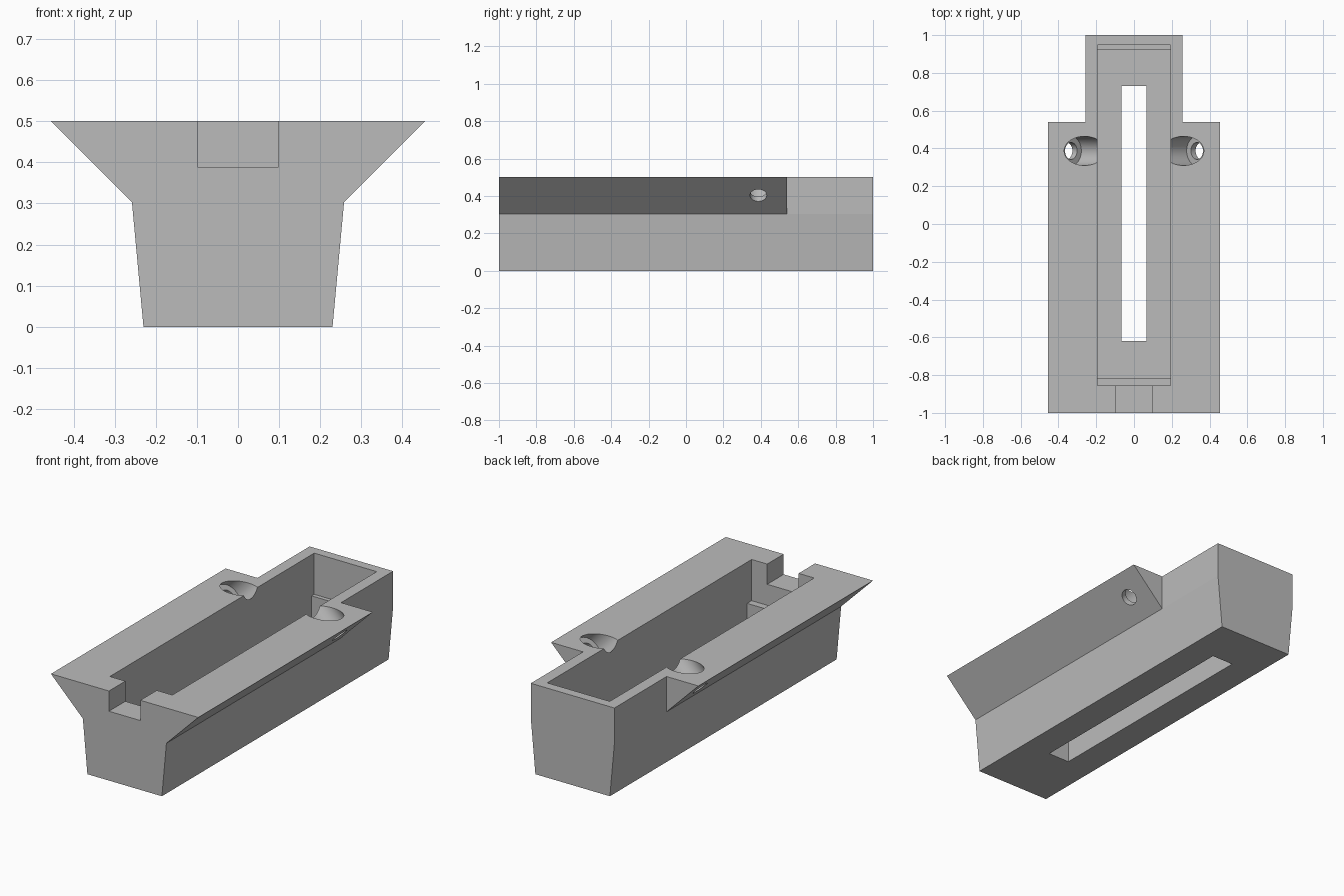
import bpy, bmesh, math
from mathutils import Vector

cube = bpy.data.objects.get("Cube")
if cube:
    bpy.data.objects.remove(cube, do_unlink=True)

grey = bpy.data.materials.new("plain grey")
grey.use_nodes = True
colour = (0.5, 0.5, 0.5, 1)
grey.diffuse_color = colour
grey.node_tree.nodes["Principled BSDF"].inputs["Base Color"].default_value = colour


def make_object(name, bm):
    bmesh.ops.recalc_face_normals(bm, faces=bm.faces)
    mesh = bpy.data.meshes.new(name)
    bm.to_mesh(mesh)
    bm.free()
    mesh.materials.append(grey)
    obj = bpy.data.objects.new(name, mesh)
    bpy.context.collection.objects.link(obj)
    return obj


def box(name, low, high):
    bm = bmesh.new()
    bmesh.ops.create_cube(bm, size=1)
    low, high = Vector(low), Vector(high)
    for v in bm.verts:
        v.co = (low + high) / 2 + v.co * (high - low)
    return make_object(name, bm)


def rod(name, start, end, radius):
    start, end = Vector(start), Vector(end)
    axis = end - start
    bm = bmesh.new()
    bmesh.ops.create_cone(bm, cap_ends=True, segments=48, radius1=radius,
                          radius2=radius, depth=axis.length)
    turn = axis.to_track_quat('Z', 'Y').to_matrix()
    for v in bm.verts:
        v.co = turn @ v.co + (start + end) / 2
    return make_object(name, bm)


# Tapered body with flared wings, extruded along its length
half = [(0.23, 0), (0.258, 0.303), (0.455, 0.5)]
outline = half + [(-x, z) for x, z in reversed(half)]
bm = bmesh.new()
face = bm.faces.new([bm.verts.new((x, -1, z)) for x, z in outline])
side = bmesh.ops.extrude_face_region(bm, geom=[face])
bmesh.ops.translate(bm, vec=(0, 2, 0),
                    verts=[g for g in side["geom"] if isinstance(g, bmesh.types.BMVert)])
body = make_object("housing_body", bm)

# Cavity with a small ledge at each end, front notch and floor slot
cutters = [
    box("cavity_cutter", (-0.193, -0.855, 0.27), (0.193, 0.948, 0.7)),
    box("lower_cavity_cutter", (-0.193, -0.815, 0.125), (0.193, 0.925, 0.4)),
    box("notch_cutter", (-0.097, -1.1, 0.387), (0.097, -0.8, 0.7)),
    box("slot_cutter", (-0.066, -0.62, -0.1), (0.066, 0.73, 0.2)),
]

# Floor screw holes, counterbored from below
for y in (-0.733, 0.845):
    cutters.append(rod("floor_hole_cutter", (0, y, -0.1), (0, y, 0.22), 0.045))
    cutters.append(rod("floor_counterbore_cutter", (0, y, -0.1), (0, y, 0.05), 0.075))

for s in (-1, 1):
    # Wings stop short of the back end
    cutters.append(box("wing_end_cutter", (min(s * 0.258, s), 0.54, 0.2),
                       (max(s * 0.258, s), 1.1, 0.7)))
    # Slanted screw holes square to the wing underside
    inward = Vector((-s, 0, 1)).normalized()
    for y in (-0.843, 0.387):
        exit_point = Vector((s * 0.358, y, 0.403))
        cutters.append(rod("wing_hole_cutter", exit_point - inward * 0.1,
                           exit_point + inward * 0.1, 0.045))
        cutters.append(rod("wing_counterbore_cutter", exit_point + inward * 0.035,
                           exit_point + inward * 0.4, 0.077))

bpy.context.view_layer.objects.active = body
for cutter in cutters:
    mod = body.modifiers.new(cutter.name, 'BOOLEAN')
    mod.operation = 'DIFFERENCE'
    mod.solver = 'EXACT'
    mod.object = cutter
    bpy.ops.object.modifier_apply(modifier=mod.name)
    bpy.data.objects.remove(cutter, do_unlink=True)

bpy.ops.object.select_all(action='DESELECT')
body.select_set(True)
bpy.ops.object.shade_smooth_by_angle(angle=math.radians(30))
